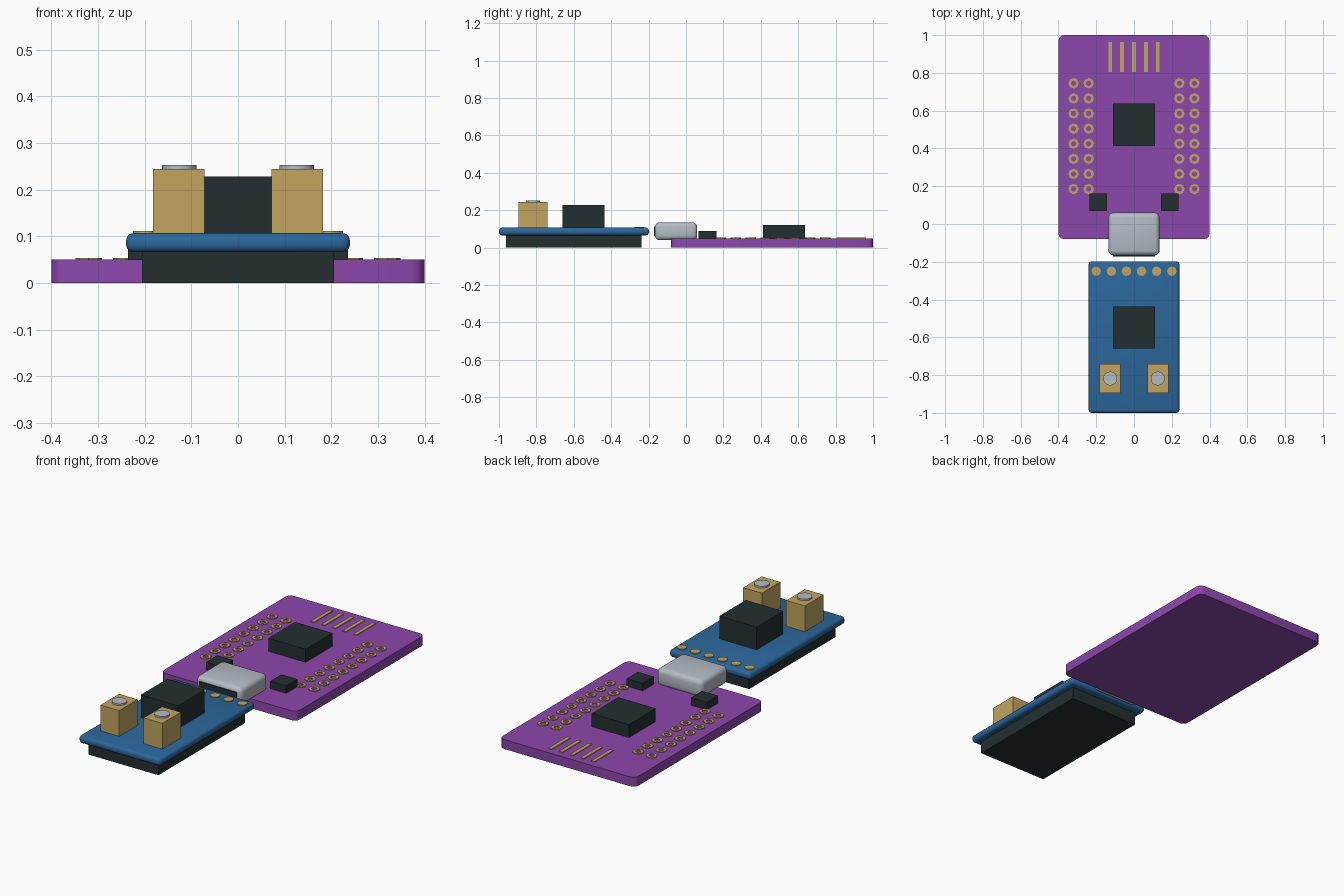
import bpy, bmesh, math

if "Cube" in bpy.data.objects:
    bpy.data.objects.remove(bpy.data.objects["Cube"])


def material(name, r, g, b):
    lin = [((c / 255 + 0.055) / 1.055) ** 2.4 for c in (r, g, b)]
    m = bpy.data.materials.new(name)
    m.diffuse_color = (*lin, 1)
    m.use_nodes = True
    m.node_tree.nodes["Principled BSDF"].inputs["Base Color"].default_value = m.diffuse_color
    return m


PURPLE = material("purple board", 140, 71, 172)
BLUE = material("blue board", 43, 103, 156)
GOLD = material("gold contacts", 194, 165, 97)
SILVER = material("silver metal", 180, 188, 197)
DARK = material("dark plastic", 36, 47, 48)


def finish(name, bm, mat, smooth=False):
    bmesh.ops.recalc_face_normals(bm, faces=bm.faces)
    me = bpy.data.meshes.new(name)
    bm.to_mesh(me)
    bm.free()
    me.materials.append(mat)
    ob = bpy.data.objects.new(name, me)
    bpy.context.collection.objects.link(ob)
    if smooth:
        bpy.ops.object.select_all(action='DESELECT')
        bpy.context.view_layer.objects.active = ob
        ob.select_set(True)
        bpy.ops.object.shade_smooth_by_angle(angle=math.radians(35))
    return ob


def box(name, mat, x, y, z, bevel=0, segments=3, upright_only=False):
    """Box from (min, max) ranges with optional rounded edges."""
    bm = bmesh.new()
    bmesh.ops.create_cube(bm, size=1)
    for v in bm.verts:
        for i, (lo, hi) in enumerate((x, y, z)):
            v.co[i] = lo if v.co[i] < 0 else hi
    if bevel:
        edges = [e for e in bm.edges if not upright_only
                 or abs(e.verts[0].co.z - e.verts[1].co.z) > 1e-4]
        bmesh.ops.bevel(bm, geom=edges, offset=bevel, segments=segments,
                        profile=0.5, affect='EDGES')
    return finish(name, bm, mat, bool(bevel))


def disc(name, mat, x, y, z0, z1, radius, sides):
    bm = bmesh.new()
    bmesh.ops.create_cone(bm, cap_ends=True, segments=sides, radius1=radius,
                          radius2=radius, depth=z1 - z0)
    bmesh.ops.translate(bm, verts=bm.verts, vec=(x, y, (z0 + z1) / 2))
    return finish(name, bm, mat, True)


def ring(name, mat, x, y, z0, z1, r_out, r_in, sides):
    """Flat washer made by spinning a rectangular section."""
    bm = bmesh.new()
    section = [(r_in, z0), (r_out, z0), (r_out, z1), (r_in, z1)]
    loops = []
    for i in range(sides):
        a = math.tau * i / sides
        loops.append([bm.verts.new((x + r * math.cos(a), y + r * math.sin(a), z))
                      for r, z in section])
    for i in range(sides):
        p, q = loops[i], loops[(i + 1) % sides]
        for j in range(4):
            k = (j + 1) % 4
            bm.faces.new((p[j], p[k], q[k], q[j]))
    return finish(name, bm, mat)


# Main purple board with its processor
TOP = 0.05
box("main_board", PURPLE, (-0.4, 0.4), (-0.08, 1.0), (0, TOP), 0.03, 3, True)
box("processor", DARK, (-0.11, 0.11), (0.412, 0.637), (TOP - 0.005, 0.12))

# Pin holes: two columns of eight on each side
for x in (-0.32, -0.24, 0.24, 0.32):
    for row in range(8):
        ring("pin_ring", GOLD, x, 0.185 + 0.08 * row, TOP - 0.002, 0.054,
             0.028, 0.014, 8)

# Antenna strips at the back
for i in range(-2, 3):
    box("contact_strip", GOLD, (i * 0.063 - 0.01, i * 0.063 + 0.01),
        (0.805, 0.963), (TOP - 0.002, 0.054))

# Small side buttons
for s in (-1, 1):
    box("button", DARK, sorted((s * 0.142, s * 0.236)), (0.068, 0.162),
        (TOP - 0.005, 0.09))

# Metal socket with dark opening at its front
box("socket_shell", SILVER, (-0.135, 0.135), (-0.166, 0.06), (0.04, 0.135), 0.024, 3)
box("socket_opening", DARK, (-0.11, 0.11), (-0.171, -0.163), (0.062, 0.112))

# Blue sensor board on its dark base
DECK = 0.107
box("sensor_base", DARK, (-0.206, 0.206), (-0.963, -0.237), (0, 0.068))
box("sensor_board", BLUE, (-0.24, 0.24), (-1.0, -0.198), (0.066, DECK), 0.016, 3)
box("sensor_block", DARK, (-0.11, 0.11), (-0.66, -0.437), (DECK - 0.005, 0.228))

# Terminal blocks with screw heads
for s in (-1, 1):
    box("terminal", GOLD, sorted((s * 0.072, s * 0.182)), (-0.896, -0.74),
        (DECK - 0.005, 0.244))
    disc("screw_head", SILVER, s * 0.126, -0.818, 0.24, 0.253, 0.037, 16)

# Row of solder pads
for i in range(6):
    disc("solder_pad", GOLD, -0.2 + 0.08 * i, -0.25, DECK - 0.003, 0.111, 0.025, 12)
